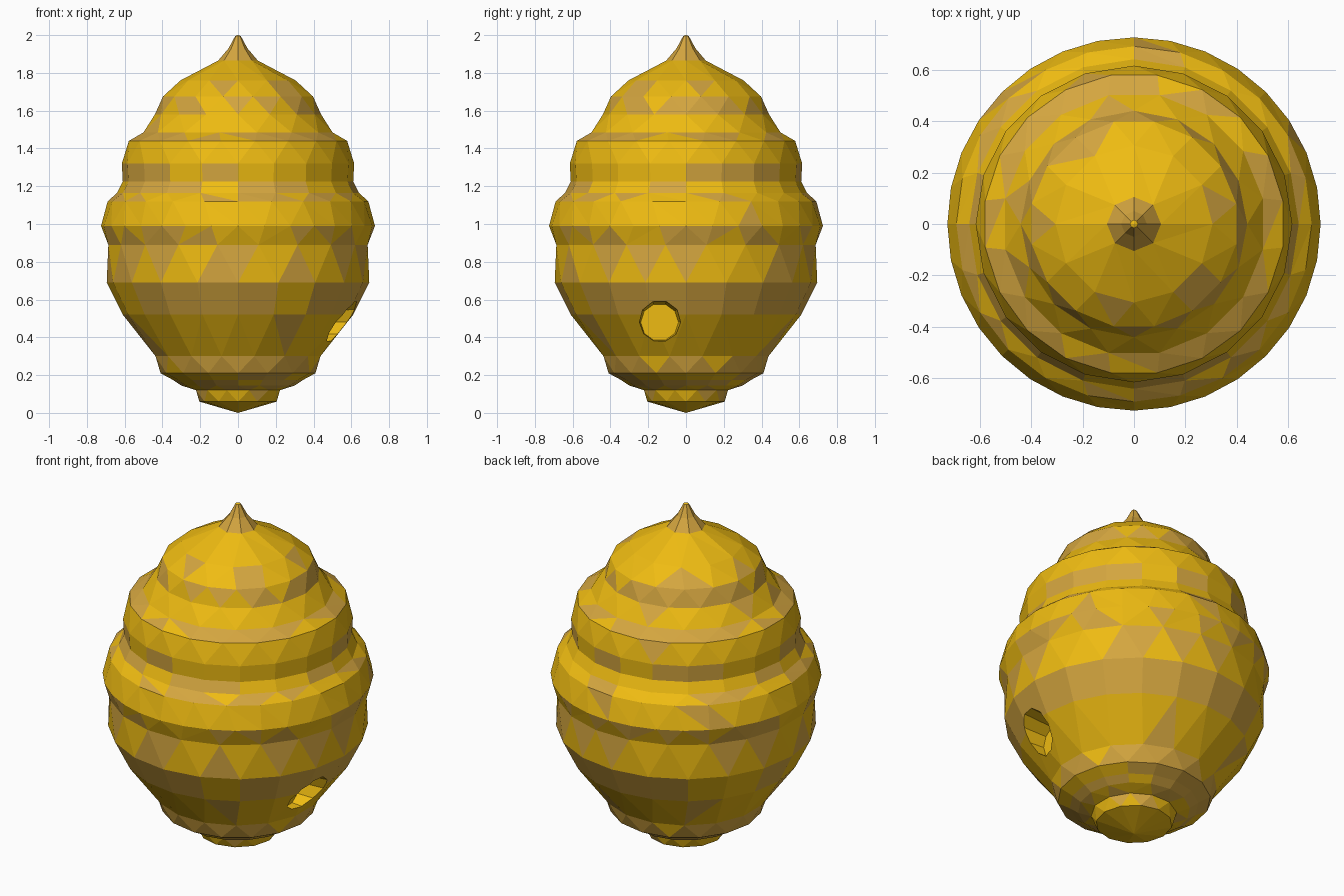
import bpy, bmesh, random
from math import pi, cos, sin, radians
from mathutils import Matrix

if "Cube" in bpy.data.objects:
    bpy.data.objects.remove(bpy.data.objects["Cube"])

random.seed(4)


def material(name, rgb):
    m = bpy.data.materials.new(name)
    m.diffuse_color = (*rgb, 1)
    m.use_nodes = True
    m.node_tree.nodes["Principled BSDF"].inputs["Base Color"].default_value = m.diffuse_color
    return m


gold = material("gold_wax", (0.86, 0.50, 0.006))
tan = material("tan_wax", (0.66, 0.38, 0.05))

# Rings from bottom to top: radius, height, sides, half-step turn, chance of tan above
rings = [
    (0.205, 0.06, 12, 0, 0.2),
    (0.23, 0.12, 12, 1, 0.5),
    (0.30, 0.145, 16, 0, 0.7),
    (0.345, 0.175, 16, 0, 0.6),
    (0.41, 0.21, 16, 0, 0.85),
    (0.445, 0.30, 16, 1, 0.15),
    (0.61, 0.52, 20, 0, 0.9),
    (0.695, 0.69, 20, 0, 0.5),
    (0.695, 0.89, 20, 1, 0.5),
    (0.725, 0.99, 32, 0, 0.1),
    (0.69, 1.12, 24, 0, 0.3),
    (0.64, 1.165, 20, 0, 0.5),
    (0.61, 1.225, 20, 0, 0.7),
    (0.615, 1.32, 20, 0, 0.05),
    (0.585, 1.44, 20, 1, 0.8),
    (0.51, 1.485, 16, 1, 0.1),
    (0.44, 1.58, 16, 0, 0.8),
    (0.405, 1.675, 16, 1, 0.2),
    (0.305, 1.76, 12, 0, 0.0),
    (0.105, 1.865, 8, 0, 1.0),
    (0.05, 1.93, 8, 0, 1.0),
    (0.015, 1.995, 8, 0, 1.0),
]


def bridge(bm, a, b, turn_a, turn_b, tan_chance):
    """Join two rings: quads when aligned, a triangle strip otherwise."""
    na, nb = len(a), len(b)
    faces = []
    if na == nb and turn_a == turn_b:
        for i in range(na):
            j = (i + 1) % na
            faces.append(bm.faces.new((a[i], a[j], b[j], b[i])))
    else:
        i = j = 0
        while i < na or j < nb:
            next_a = (i + 1 + turn_a / 2) / na
            next_b = (j + 1 + turn_b / 2) / nb
            if j >= nb or (i < na and next_a <= next_b):
                faces.append(bm.faces.new((a[i % na], a[(i + 1) % na], b[j % nb])))
                i += 1
            else:
                faces.append(bm.faces.new((a[i % na], b[(j + 1) % nb], b[j % nb])))
                j += 1
    for f in faces:
        f.material_index = int(random.random() < tan_chance)


# Hive body: stacked bulging rings
bm = bmesh.new()
loops = []
for r, z, n, turn, _ in rings:
    angles = [2 * pi * (i + turn / 2) / n for i in range(n)]
    loops.append([bm.verts.new((r * cos(t), r * sin(t), z)) for t in angles])
for k in range(len(rings) - 1):
    bridge(bm, loops[k], loops[k + 1], rings[k][3], rings[k + 1][3], rings[k][4])
for ring, z in ((loops[0], 0.0), (loops[-1], 2.0)):
    centre = bm.verts.new((0, 0, z))
    for i in range(len(ring)):
        bm.faces.new((ring[i], ring[(i + 1) % len(ring)], centre))
bmesh.ops.recalc_face_normals(bm, faces=bm.faces)
mesh = bpy.data.meshes.new("hive_body")
bm.to_mesh(mesh)
bm.free()
hive = bpy.data.objects.new("hive_body", mesh)
bpy.context.collection.objects.link(hive)

# Entrance hole: shallow round pocket on the right side
bm = bmesh.new()
bmesh.ops.create_cone(bm, cap_ends=True, segments=10, radius1=0.10, radius2=0.135, depth=0.45,
                      matrix=Matrix.Translation((0.655, -0.14, 0.48)) @ Matrix.Rotation(radians(90), 4, 'Y'))
mesh = bpy.data.meshes.new("entrance_cutter")
bm.to_mesh(mesh)
bm.free()
cutter = bpy.data.objects.new("entrance_cutter", mesh)
bpy.context.collection.objects.link(cutter)
cutter.hide_render = True
cutter.hide_set(True)

for ob in (hive, cutter):
    ob.data.materials.append(gold)
    ob.data.materials.append(tan)

cut = hive.modifiers.new("entrance", 'BOOLEAN')
cut.operation = 'DIFFERENCE'
cut.solver = 'EXACT'
cut.object = cutter
